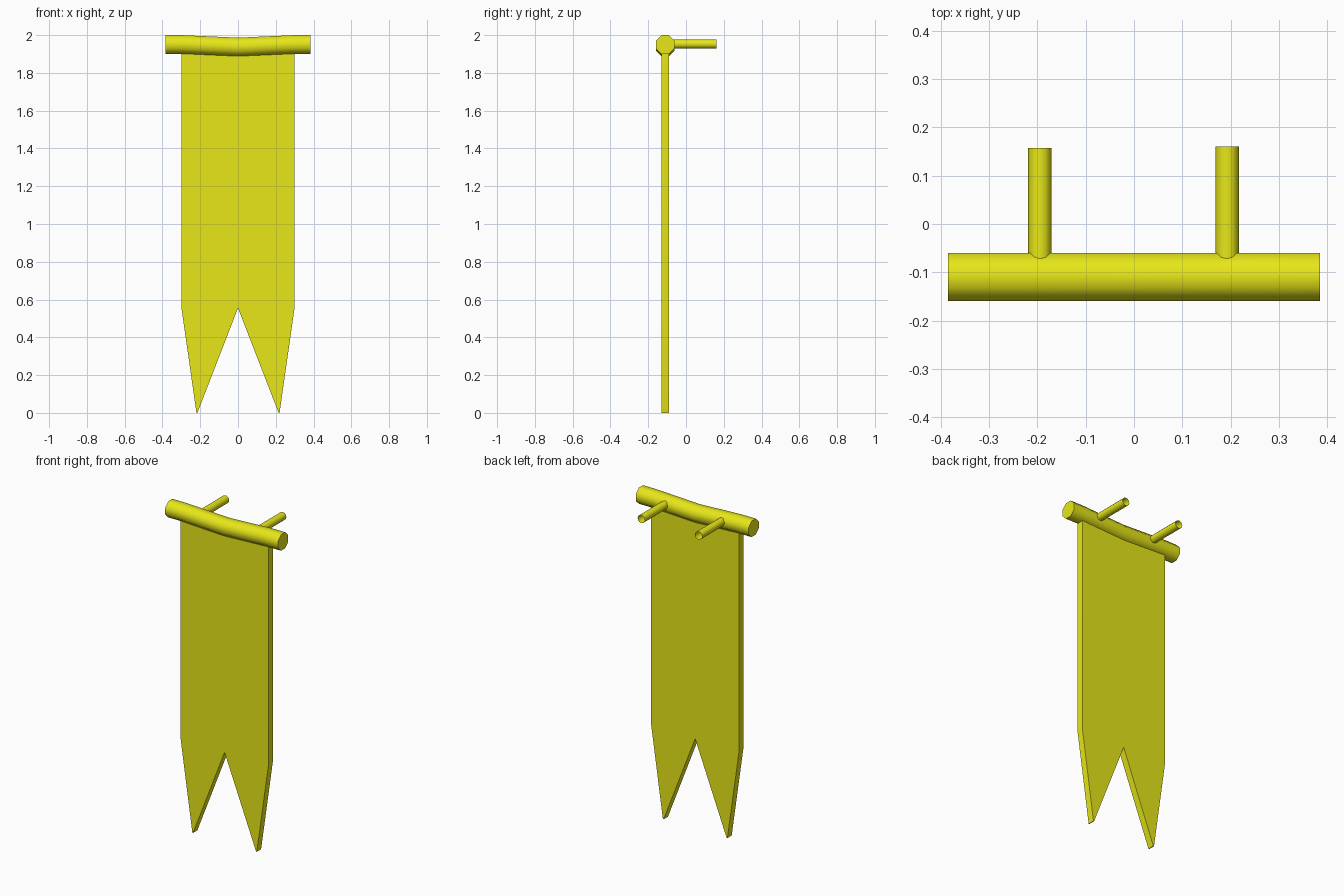
import bpy, bmesh, math

if "Cube" in bpy.data.objects:
    bpy.data.objects.remove(bpy.data.objects["Cube"])

mat = bpy.data.materials.new("yellow")
mat.diffuse_color = (0.8, 0.8, 0.01, 1)
mat.use_nodes = True
mat.node_tree.nodes["Principled BSDF"].inputs["Base Color"].default_value = mat.diffuse_color


def finish(name, bm, angle):
    bmesh.ops.recalc_face_normals(bm, faces=bm.faces)
    mesh = bpy.data.meshes.new(name)
    bm.to_mesh(mesh)
    bm.free()
    mesh.materials.append(mat)
    ob = bpy.data.objects.new(name, mesh)
    bpy.context.collection.objects.link(ob)
    bpy.ops.object.select_all(action='DESELECT')
    ob.select_set(True)
    bpy.context.view_layer.objects.active = ob
    bpy.ops.object.shade_smooth_by_angle(angle=math.radians(angle))
    return ob


def tube(name, centres, ring, caps):
    """Sweep a ring of offsets along the centres; caps = (start, end)."""
    bm = bmesh.new()
    rows = [[bm.verts.new((c[0] + o[0], c[1] + o[1], c[2] + o[2])) for o in ring]
            for c in centres]
    n = len(ring)
    for a, b in zip(rows, rows[1:]):
        for i in range(n):
            j = (i + 1) % n
            bm.faces.new((a[i], a[j], b[j], b[i]))
    for row, cap in zip((rows[0], rows[-1]), caps):
        if cap:
            bm.faces.new(row)
    return finish(name, bm, 60)


def circle(n, r, turn=0.0):
    return [(r * math.cos(math.tau * (i + turn) / n),
             r * math.sin(math.tau * (i + turn) / n)) for i in range(n)]


# Sagging horizontal rod
rod_path = [(-0.385, -0.11, 1.95), (-0.29, -0.11, 1.95), (0, -0.11, 1.937),
            (0.29, -0.11, 1.95), (0.385, -0.11, 1.95)]
tube("rod", rod_path, [(0, u, v) for u, v in circle(8, 0.0535, 0.5)], (True, True))

# Wall pegs, open at the back
for side, x, end in (("left", -0.195, 0.157), ("right", 0.193, 0.161)):
    tube(side + "_peg", [(x, -0.08, 1.953), (x, end, 1.953)],
         [(u, 0, v) for u, v in circle(12, 0.0245)], (True, False))

# Swallow-tailed cloth, extruded from its outline
half = [(0.3, 1.94), (0.3, 0.56), (0.22, 0.0), (0.215, 0.0)]
outline = half + [(0, 0.555)] + [(-x, z) for x, z in reversed(half)] + [(0, 1.925)]
bm = bmesh.new()
face = bm.faces.new([bm.verts.new((x, -0.131, z)) for x, z in outline])
new = bmesh.ops.extrude_face_region(bm, geom=[face])["geom"]
bmesh.ops.translate(bm, vec=(0, 0.042, 0),
                    verts=[v for v in new if isinstance(v, bmesh.types.BMVert)])
finish("banner_cloth", bm, 30)
